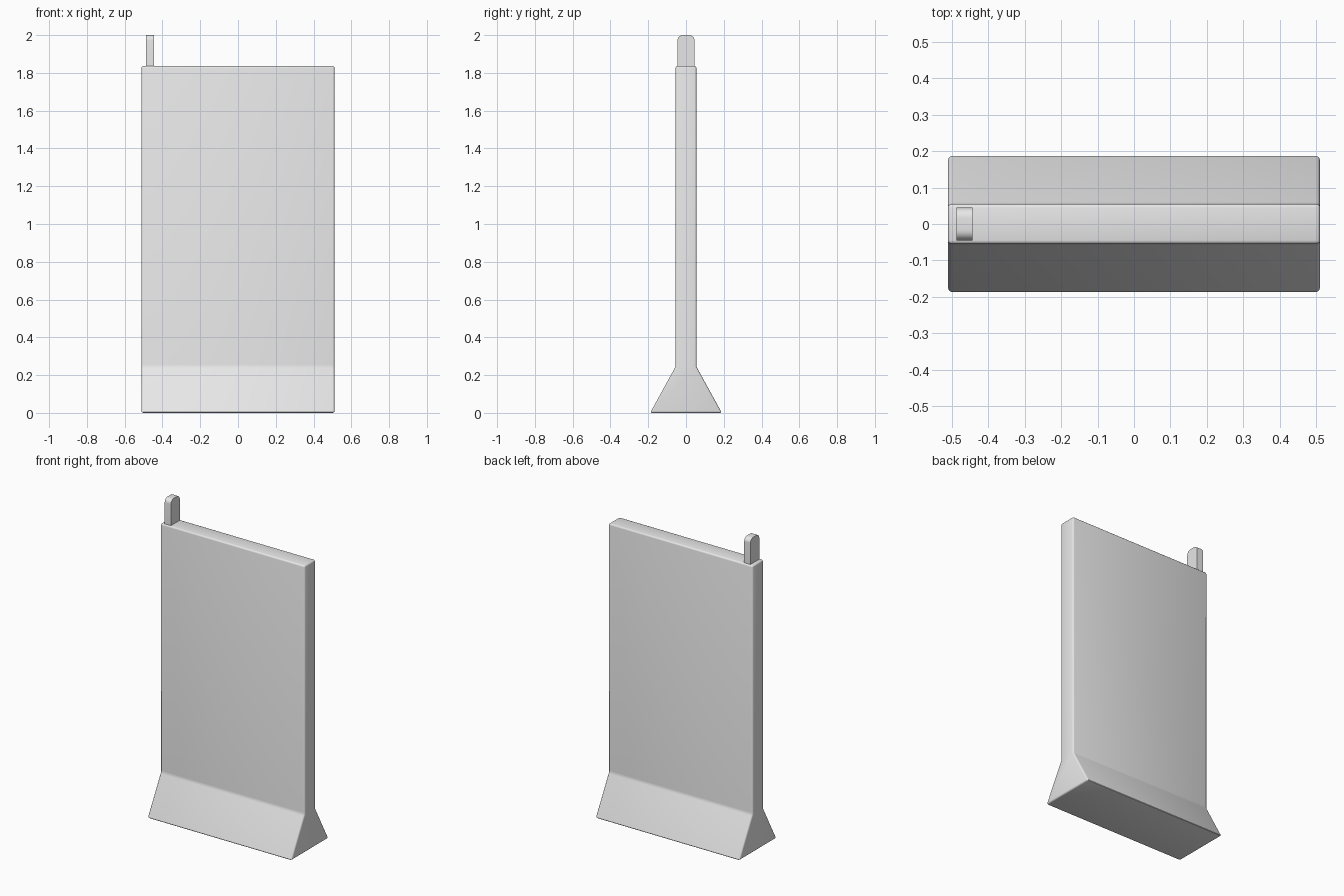
import bpy, bmesh, math

cube = bpy.data.objects.get("Cube")
if cube:
    bpy.data.objects.remove(cube, do_unlink=True)

# Single plain grey
grey = bpy.data.materials.new("light_grey")
grey.use_nodes = True
colour = (0.8, 0.8, 0.8, 1)
grey.diffuse_color = colour
grey.node_tree.nodes["Principled BSDF"].inputs["Base Color"].default_value = colour


def extrude_profile(name, half_profile, x0, x1):
    """Mirror a (y, z) half outline, listed bottom to top, and extrude it along x."""
    outline = half_profile + [(-y, z) for y, z in reversed(half_profile)]
    bm = bmesh.new()
    face = bm.faces.new([bm.verts.new((x0, y, z)) for y, z in outline])
    grown = bmesh.ops.extrude_face_region(bm, geom=[face])["geom"]
    verts = [g for g in grown if isinstance(g, bmesh.types.BMVert)]
    bmesh.ops.translate(bm, verts=verts, vec=(x1 - x0, 0, 0))
    bmesh.ops.recalc_face_normals(bm, faces=bm.faces)
    mesh = bpy.data.meshes.new(name)
    bm.to_mesh(mesh)
    bm.free()
    mesh.materials.append(grey)
    obj = bpy.data.objects.new(name, mesh)
    bpy.context.collection.objects.link(obj)
    bpy.ops.object.select_all(action="DESELECT")
    obj.select_set(True)
    bpy.context.view_layer.objects.active = obj
    return obj


# Upright slab with a flared foot, softened along every edge
panel = extrude_profile("panel_with_flared_foot",
                        [(0.19, 0), (0.055, 0.245), (0.055, 1.836)], -0.511, 0.511)
bevel = panel.modifiers.new("soft_edges", "BEVEL")
bevel.width = 0.01
bevel.segments = 3
bevel.limit_method = "ANGLE"
bevel.angle_limit = math.radians(20)
bpy.ops.object.modifier_apply(modifier=bevel.name)
bpy.ops.object.shade_smooth_by_angle(angle=math.radians(35))

# Small upright tab with a rounded top
radius, half, top = 0.028, 0.045, 2.0
arc = [(half - radius + radius * math.cos(a), top - radius + radius * math.sin(a))
       for a in (math.pi / 2 * i / 6 for i in range(7))]
extrude_profile("rounded_tab", [(half, 1.8)] + arc, -0.488, -0.444)
bpy.ops.object.shade_smooth_by_angle(angle=math.radians(35))
